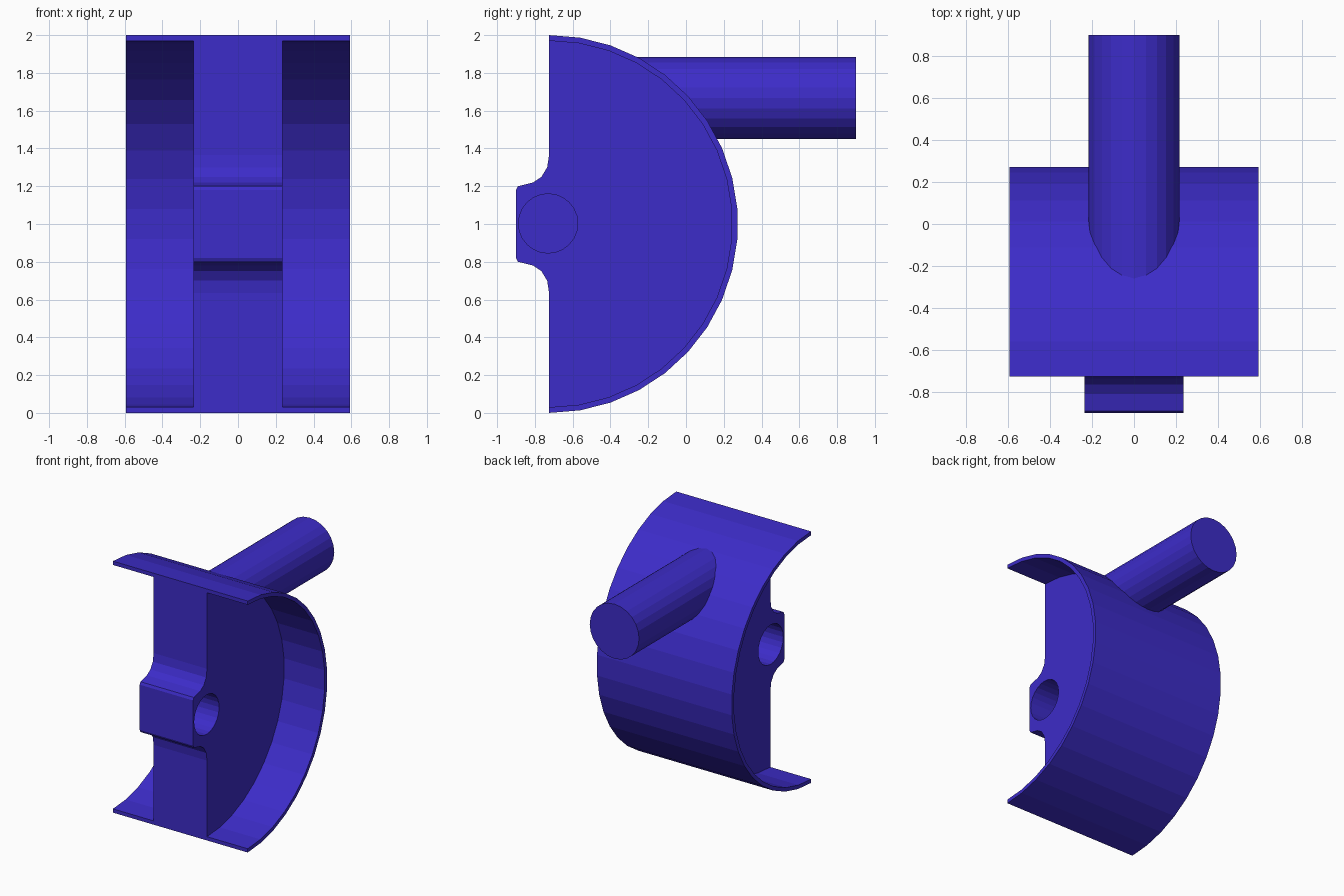
import bpy, bmesh, math
from mathutils import Matrix

if "Cube" in bpy.data.objects:
    bpy.data.objects.remove(bpy.data.objects["Cube"])

CY, CZ = -0.725, 1.0   # axis of the half drum
SEG = 19               # facets around the half drum

blue = bpy.data.materials.new("blue")
blue.diffuse_color = (0.046, 0.025, 0.58, 1)
blue.use_nodes = True
blue.node_tree.nodes["Principled BSDF"].inputs["Base Color"].default_value = blue.diffuse_color


def arc(r):
    """Half circle in (y, z), from top round the back to the bottom."""
    return [(CY + r * math.sin(math.pi * i / SEG), CZ + r * math.cos(math.pi * i / SEG))
            for i in range(SEG + 1)]


def add_object(name, bm):
    bmesh.ops.recalc_face_normals(bm, faces=bm.faces)
    me = bpy.data.meshes.new(name)
    bm.to_mesh(me)
    bm.free()
    me.materials.append(blue)
    ob = bpy.data.objects.new(name, me)
    bpy.context.collection.objects.link(ob)
    return ob


def extrude_profile(name, profile, x0, x1):
    bm = bmesh.new()
    a = [bm.verts.new((x0, y, z)) for y, z in profile]
    b = [bm.verts.new((x1, y, z)) for y, z in profile]
    bm.faces.new(a)
    bm.faces.new(b)
    n = len(profile)
    for i in range(n):
        j = (i + 1) % n
        bm.faces.new((a[i], a[j], b[j], b[i]))
    return add_object(name, bm)


def cylinder(name, radius, length, centre, axis, sides=24):
    bm = bmesh.new()
    rot = Matrix.Rotation(math.pi / 2, 4, axis)
    bmesh.ops.create_cone(bm, cap_ends=True, segments=sides, radius1=radius, radius2=radius,
                          depth=length, matrix=Matrix.Translation(centre) @ rot)
    return add_object(name, bm)


def combine(target, other, operation):
    mod = target.modifiers.new(operation.lower(), 'BOOLEAN')
    mod.operation = operation
    mod.solver = 'EXACT'
    mod.object = other
    bpy.context.view_layer.objects.active = target
    bpy.ops.object.modifier_apply(modifier=mod.name)
    bpy.data.objects.remove(other)


# Thin half-drum shell
body = extrude_profile("half_drum_body", arc(1.0) + arc(0.97)[::-1], -0.593, 0.593)

# Central web with a filleted boss on its front edge
upper = [(-0.9, 0.18), (-0.89, 0.2), (-0.81, 0.22), (-0.765, 0.25), (-0.735, 0.3), (CY, 0.365)]
boss = [(y, CZ - z) for y, z in upper[::-1]] + [(y, CZ + z) for y, z in upper]
web = extrude_profile("web", arc(0.985) + boss, -0.235, 0.235)
combine(body, web, 'UNION')

# Blind axle holes from both sides
for side in (-1, 1):
    hole = cylinder("axle_hole", 0.157, 0.4, (side * 0.21, -0.73, 1.003), 'Y')
    combine(body, hole, 'DIFFERENCE')

# Round pin out of the back
pin = cylinder("pin", 0.217, 1.2, (0, 0.3, 1.667), 'X')
combine(body, pin, 'UNION')
